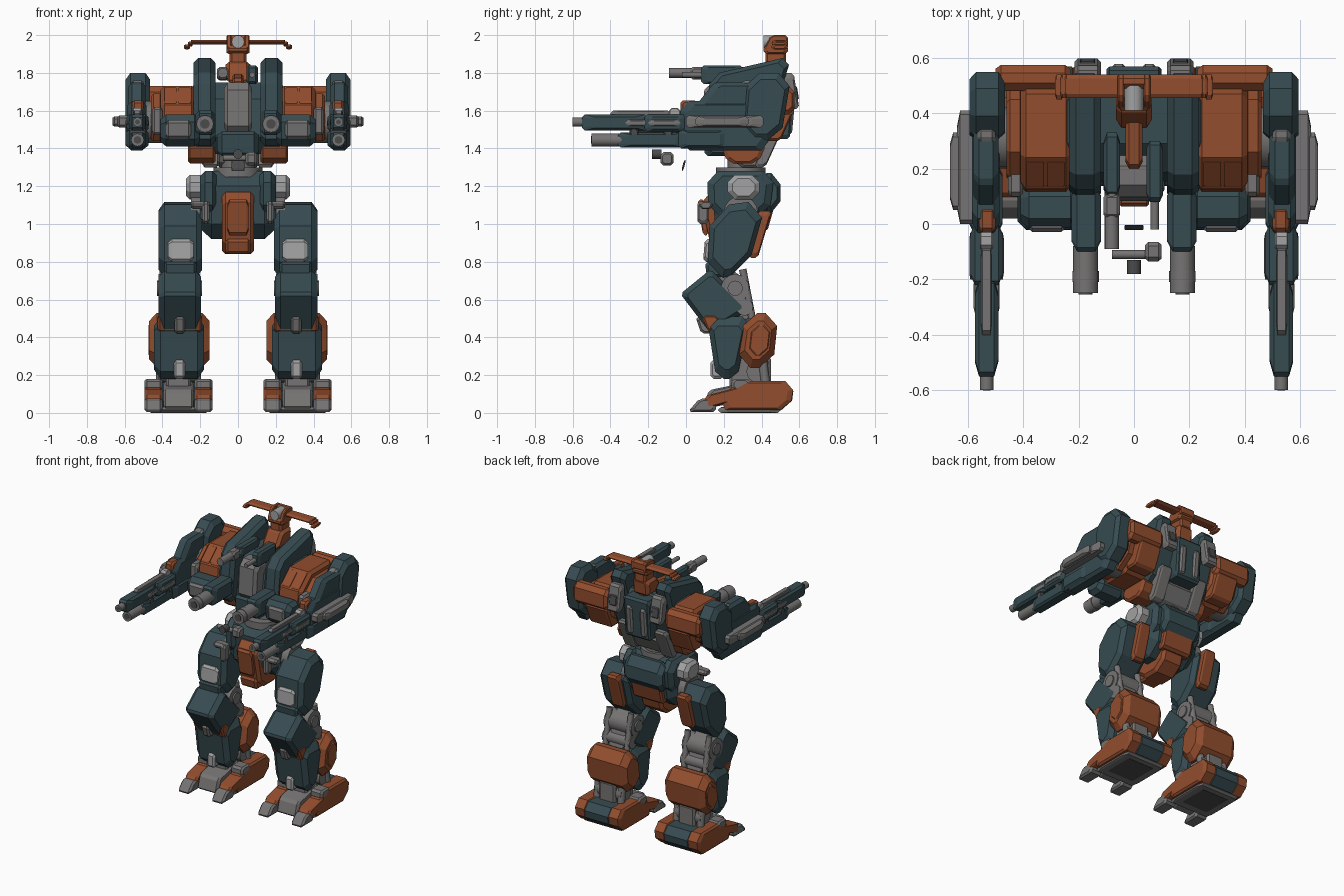
import bpy, bmesh, math
from mathutils import Vector

cube = bpy.data.objects.get("Cube")
if cube:
    bpy.data.objects.remove(cube, do_unlink=True)


def material(name, red, green, blue):
    made = bpy.data.materials.new(name)
    made.use_nodes = True
    made.diffuse_color = (red, green, blue, 1)
    shader = made.node_tree.nodes["Principled BSDF"]
    shader.inputs["Base Color"].default_value = made.diffuse_color
    return made


TEAL = material("dark teal armour", .038, .072, .083)
ORANGE = material("rust orange armour", .29, .075, .027)
GREY = material("mid grey metal", .18, .175, .172)
DARK = material("dark grey metal", .07, .07, .07)
SILVER = material("light silver metal", .36, .36, .36)


def finish(name, mesh_data, paint, pair):
    """Turn the bmesh into an object, mirrored to the other side when paired."""
    bmesh.ops.recalc_face_normals(mesh_data, faces=mesh_data.faces)
    mesh = bpy.data.meshes.new(name)
    mesh_data.to_mesh(mesh)
    mesh_data.free()
    mesh.materials.append(paint)
    part = bpy.data.objects.new(name, mesh)
    bpy.context.collection.objects.link(part)
    if pair:
        part.modifiers.new("other side", 'MIRROR').use_mirror_merge = False
    return part


def cut_corners(corners, cut):
    """Replace each corner of a profile by a short slanted edge."""
    profile = []
    for i, corner in enumerate(corners):
        for other in (corners[i - 1], corners[(i + 1) % len(corners)]):
            edge = other - corner
            profile.append(corner + edge.normalized() * min(cut, edge.length * .4))
    return profile


def block(name, paint, x, y, z, top=None, rise=0, cut=.015, edge=.012, pair=True):
    """Armour block: y is its depth at the bottom, top its depth at the top, and
    rise lifts its back. A single x is the half width of a central part."""
    if not isinstance(x, tuple):
        x, pair = (-x, x), False
    top = top or y
    profile = cut_corners([Vector((y[0], z[0])), Vector((y[1], z[0] + rise)),
                           Vector((top[1], z[1] + rise)), Vector((top[0], z[1]))], cut)
    centre = sum(profile, Vector((0, 0))) / len(profile)
    size = min(max(p[i] for p in profile) - min(p[i] for p in profile) for i in range(2))
    shrink = max(.7, 1 - 2 * edge / size)
    shape = bmesh.new()
    rings = []
    for across, scale in ((x[0], shrink), (x[0] + edge, 1), (x[1] - edge, 1), (x[1], shrink)):
        rings.append([shape.verts.new((across, *(centre + (p - centre) * scale))) for p in profile])
    for ring, following in zip(rings, rings[1:]):
        for i in range(len(ring)):
            shape.faces.new((ring[i - 1], ring[i], following[i], following[i - 1]))
    shape.faces.new(rings[0])
    shape.faces.new(rings[-1])
    return finish(name, shape, paint, pair)


def tube(name, paint, start, end, radius, pair=True):
    """Smooth cylinder between two points."""
    start, end = Vector(start), Vector(end)
    shape = bmesh.new()
    bmesh.ops.create_cone(shape, cap_ends=True, segments=16, radius1=radius, radius2=radius,
                          depth=(end - start).length)
    turn = (end - start).to_track_quat('Z', 'Y').to_matrix().to_4x4()
    turn.translation = (start + end) / 2
    bmesh.ops.transform(shape, matrix=turn, verts=shape.verts)
    part = finish(name, shape, paint, pair)
    bpy.ops.object.select_all(action='DESELECT')
    part.select_set(True)
    bpy.context.view_layer.objects.active = part
    bpy.ops.object.shade_smooth_by_angle(angle=math.radians(40))


def axle(name, paint, x, y, z, radius):
    tube(name, paint, (x[0], y, z), (x[1], y, z), radius)


def barrel(name, paint, x, y, z, radius, pair=True):
    tube(name, paint, (x, y[0], z), (x, y[1], z), radius, pair)


# Feet: orange sides, centre block, toes and sole
for side, x in (("inner", (.135, .23)), ("outer", (.4, .495))):
    block(side + "_heel", ORANGE, x, y=(.16, .55), z=(.015, .17), top=(.26, .575), cut=.05)
    block(side + "_toe", ORANGE, x, y=(.09, .32), z=(.02, .09), top=(.1, .33), rise=.06)
    block(side + "_toe_tip", GREY, x, y=(.01, .16), z=(.005, .075), top=(.07, .16))
    block(side + "_foot_bracket", GREY, x, y=(.24, .34), z=(.12, .18))
block("heel_centre", TEAL, x=(.22, .41), y=(.3, .555), z=(.015, .165), top=(.34, .575), cut=.05, edge=.004)
block("centre_toe", GREY, x=(.235, .395), y=(.09, .34), z=(.02, .12), top=(.12, .36), rise=.05)
block("sole", GREY, x=(.16, .47), y=(.17, .5), z=(0, .03))
block("sole_panel", DARK, x=(.2, .43), y=(.22, .46), z=(-.001, .03))

# Ankles
axle("ankle_joint", GREY, x=(.21, .42), y=.38, z=.22, radius=.06)
block("ankle_block", GREY, x=(.25, .38), y=(.23, .45), z=(.12, .3))
block("ankle_guard", SILVER, x=(.28, .34), y=(.13, .2), z=(.18, .28))
for x in (.22, .41):
    tube("ankle_piston", GREY, (x, .42, .16), (x, .4, .32), radius=.025)

# Shins and calves
block("upper_shin", TEAL, x=(.195, .42), y=(.13, .34), z=(.42, .63), top=(-.03, .13), rise=.13, edge=.03)
block("lower_shin", TEAL, x=(.18, .445), y=(.16, .27), z=(.18, .51), top=(.11, .34), cut=.04, edge=.035)
block("shin_inlay", ORANGE, x=(.19, .425), y=(.12, .18), z=(.425, .52), top=(.08, .17))
block("shin_latch", GREY, x=(.28, .335), y=(.08, .16), z=(.42, .51), top=(.05, .14))
block("calf_armour", ORANGE, x=(.15, .47), y=(.27, .46), z=(.24, .53), top=(.31, .49), cut=.07, edge=.04)
block("calf_side_plate", ORANGE, x=(.46, .475), y=(.33, .43), z=(.3, .47), top=(.35, .45), cut=.04, edge=.006)
block("calf_base", TEAL, x=(.24, .38), y=(.3, .43), z=(.22, .31))

# Knees
axle("knee_joint", GREY, x=(.2, .42), y=.26, z=.66, radius=.075)
axle("knee_bolt", GREY, x=(.19, .43), y=.26, z=.66, radius=.04)
axle("lower_knee_joint", GREY, x=(.2, .42), y=.31, z=.56, radius=.045)
block("knee_link", GREY, x=(.25, .37), y=(.25, .37), z=(.48, .76), top=(.14, .28), cut=.04)
for x in (.225, .395):
    tube("knee_piston", GREY, (x, .3, .76), (x, .35, .5), radius=.02)

# Thighs
block("thigh", TEAL, x=(.19, .42), y=(.11, .32), z=(.7, 1.09), top=(.13, .43), rise=.04, cut=.1, edge=.03)
block("thigh_knee_plate", SILVER, x=(.235, .37), y=(.09, .16), z=(.8, .92), top=(.1, .17), edge=.02)
block("thigh_lower_plate", TEAL, x=(.22, .39), y=(.11, .2), z=(.72, .8), top=(.1, .2))
block("thigh_rear_plate", ORANGE, x=(.23, .32), y=(.33, .38), z=(.82, 1.07), top=(.38, .455))
block("thigh_bracket", GREY, x=(.15, .25), y=(.07, .14), z=(1.08, 1.12))
block("thigh_bracket_leg", GREY, x=(.15, .19), y=(.06, .12), z=(1, 1.12))

# Pelvis and hips
block("pelvis", TEAL, x=.2, y=(.16, .4), z=(.92, 1.28), top=(.13, .46), cut=.08, edge=.06)
block("groin_armour", ORANGE, x=.085, y=(.14, .37), z=(.84, 1.17), top=(.07, .47), cut=.06, edge=.02)
block("groin_plate", ORANGE, x=.055, y=(.09, .12), z=(.94, 1.13), top=(.06, .1), edge=.01)
block("groin_foot", ORANGE, x=.065, y=(.12, .22), z=(.84, .92), top=(.1, .22))
block("rear_skirt", TEAL, x=.15, y=(.38, .5), z=(1.06, 1.27), cut=.06, edge=.03)
block("rear_skirt_frame", ORANGE, x=.12, y=(.37, .43), z=(.96, 1.1), top=(.37, .47))
block("hip_housing", TEAL, x=(.11, .2), y=(.12, .44), z=(1.04, 1.28), top=(.11, .47), cut=.06, edge=.025)
block("hip_cap", SILVER, x=(.18, .275), y=(.22, .39), z=(1.13, 1.26), cut=.04, edge=.02)
axle("hip_joint", GREY, x=(.12, .25), y=.29, z=1.06, radius=.09)

# Waist
tube("waist_ring", GREY, (0, .29, 1.25), (0, .29, 1.3), radius=.13, pair=False)
tube("waist_column", GREY, (0, .31, 1.28), (0, .31, 1.42), radius=.09, pair=False)
block("belly", GREY, x=.11, y=(.27, .4), z=(1.3, 1.45), top=(.2, .48), cut=.03)
block("belly_strut", GREY, x=(.1, .19), y=(.36, .42), z=(1.3, 1.52), top=(.44, .52))
block("lower_flank", ORANGE, x=(.12, .265), y=(.22, .38), z=(1.32, 1.43), top=(.18, .43), cut=.03)

# Torso
block("torso_core", TEAL, x=.25, y=(.14, .42), z=(1.37, 1.75), top=(.2, .55), cut=.09, edge=.03)
block("back_column", TEAL, x=(.12, .235), y=(.08, .44), z=(1.4, 1.79), top=(.13, .56),
      rise=.1, cut=.05, edge=.025)
block("cockpit", GREY, x=.075, y=(.08, .25), z=(1.48, 1.75), top=(.1, .25), cut=.04, edge=.02)
block("chin", TEAL, x=.11, y=(.1, .3), z=(1.36, 1.49), top=(.09, .3), edge=.025)
block("neck_spine", ORANGE, x=.03, y=(.2, .5), z=(1.66, 1.77), rise=.04)
block("shoulder_block", ORANGE, x=(.225, .41), y=(.1, .48), z=(1.43, 1.73), top=(.14, .57), cut=.1, edge=.02)
for x in (.25, .325):
    block("shoulder_hatch", ORANGE, (x, x + .065), y=(.135, .225), z=(1.63, 1.645), rise=.08, cut=.004, edge=.004)
block("shoulder_side", ORANGE, x=(.4, .46), y=(.14, .45), z=(1.44, 1.69), top=(.18, .53), cut=.08)
block("shoulder_front_plate", GREY, x=(.4, .455), y=(.1, .2), z=(1.47, 1.62))
block("front_hull", TEAL, x=(.2, .41), y=(0, .16), z=(1.41, 1.58), top=(-.02, .14), cut=.04, edge=.03)
block("front_lamp", GREY, x=(.25, .38), y=(-.02, .04), z=(1.45, 1.55), top=(-.03, .04))
block("rear_beam", ORANGE, x=(.23, .5), y=(.48, .575), z=(1.58, 1.73), cut=.03, edge=.02)
block("rear_side_panel", ORANGE, x=(.24, .41), y=(.4, .5), z=(1.44, 1.6), top=(.45, .57))
block("exhaust", GREY, x=(.12, .215), y=(.53, .6), z=(1.61, 1.8), top=(.51, .57))
block("exhaust_slot", DARK, x=(.14, .195), y=(.56, .6), z=(1.65, 1.74), top=(.55, .585), edge=.004)
block("rear_spine", TEAL, x=.1, y=(.4, .55), z=(1.45, 1.74), top=(.46, .57))
block("rear_spine_frame", GREY, x=(.03, .08), y=(.42, .56), z=(1.47, 1.68), top=(.46, .58))

# Chest guns
block("chest_gun_housing", TEAL, x=(.12, .225), y=(-.1, .14), z=(1.47, 1.6), edge=.02)
barrel("chest_gun_barrel", GREY, x=.175, y=(-.08, -.25), z=1.53, radius=.045)
barrel("chest_gun_collar", GREY, x=.175, y=(-.17, -.21), z=1.53, radius=.048)
barrel("chest_gun_bore", DARK, x=.175, y=(-.2, -.254), z=1.53, radius=.025)

# Roof gun and sensor
block("roof_gun_body", TEAL, x=(-.11, -.05), y=(.1, .33), z=(1.76, 1.83), pair=False)
block("roof_gun_breech", GREY, x=(-.11, -.05), y=(.02, .11), z=(1.765, 1.83), pair=False)
barrel("roof_gun_barrel", GREY, x=-.08, y=(.12, -.09), z=1.8, radius=.026, pair=False)
block("roof_sensor", TEAL, x=(.045, .105), y=(.08, .3), z=(1.74, 1.84), pair=False)
barrel("roof_sensor_barrel", GREY, x=.075, y=(.12, -.02), z=1.79, radius=.015, pair=False)

# Chin turret
block("chin_lamp", GREY, x=(.04, .1), y=(-.135, -.065), z=(1.31, 1.38), pair=False)
tube("chin_lamp_arm", GREY, (-.08, -.11, 1.35), (.05, -.11, 1.35), radius=.016, pair=False)
barrel("chin_lens", DARK, x=0, y=(-.18, -.13), z=1.37, radius=.025, pair=False)
block("chin_clip", DARK, x=.035, y=(-.025, -.015), z=(1.28, 1.34), top=(-.01, 0), edge=.003)

# Roof antenna
block("antenna_base", ORANGE, x=.065, y=(.34, .52), z=(1.75, 1.86), top=(.41, .53), edge=.02)
block("antenna_stalk", ORANGE, x=.045, y=(.42, .53), z=(1.84, 1.95))
block("antenna_head", ORANGE, x=.06, y=(.41, .54), z=(1.9, 1.945))
block("antenna_cheek", ORANGE, x=(.035, .06), y=(.41, .54), z=(1.92, 2), top=(.45, .54), edge=.005)
block("antenna_crown", ORANGE, x=.05, y=(.49, .54), z=(1.93, 2))
barrel("antenna_lamp", SILVER, x=0, y=(.41, .5), z=1.965, radius=.034, pair=False)
block("antenna_wing", ORANGE, x=(.05, .25), y=(.455, .54), z=(1.95, 1.975), edge=.006)
block("antenna_elbow", ORANGE, x=(.24, .265), y=(.455, .54), z=(1.94, 1.965), edge=.006)
block("antenna_tip", ORANGE, x=(.255, .285), y=(.45, .54), z=(1.925, 1.95), edge=.006)

# Arms
axle("shoulder_joint", GREY, x=(.38, .5), y=.31, z=1.54, radius=.11)
block("shoulder_pod", TEAL, x=(.465, .595), y=(.29, .5), z=(1.44, 1.8), top=(.32, .56), cut=.07, edge=.025)
block("shoulder_pod_vent", GREY, x=(.5, .565), y=(.22, .35), z=(1.63, 1.76), top=(.3, .35))
block("upper_arm", TEAL, x=(.485, .585), y=(-.03, .45), z=(1.39, 1.65), top=(-.03, .38), cut=.05, edge=.02)
block("arm_ridge", TEAL, x=(.49, .58), y=(.03, .4), z=(1.6, 1.75), top=(.15, .4), edge=.02)
block("arm_fin_root", GREY, x=(.57, .64), y=(0, .41), z=(1.51, 1.575))
block("arm_fin_edge", GREY, x=(.6, .665), y=(.05, .33), z=(1.515, 1.57))
block("arm_crest", ORANGE, x=(.5, .56), y=(-.03, .06), z=(1.58, 1.655))
block("arm_underside", TEAL, x=(.475, .595), y=(-.04, .22), z=(1.4, 1.5), edge=.02)

# Arm cannons, upper and lower
block("cannon_rear_shroud", TEAL, x=(.475, .59), y=(-.22, 0), z=(1.49, 1.58), edge=.015)
block("cannon_front_shroud", TEAL, x=(.49, .575), y=(-.55, -.2), z=(1.495, 1.58), edge=.015)
block("cannon_rail", GREY, x=(.515, .552), y=(-.4, -.08), z=(1.56, 1.6), edge=.004)
block("cannon_rail_mount", SILVER, x=(.51, .557), y=(-.09, -.03), z=(1.56, 1.615), edge=.004)
block("cannon_side_strip", GREY, x=(.47, .595), y=(-.2, -.03), z=(1.52, 1.55), edge=.004)
block("cannon_front_strip", GREY, x=(.486, .579), y=(-.32, -.2), z=(1.52, 1.55), edge=.004)
barrel("cannon_muzzle", GREY, x=.532, y=(-.52, -.6), z=1.54, radius=.024)
barrel("cannon_bore", DARK, x=.532, y=(-.58, -.601), z=1.54, radius=.013)
block("lower_cannon", TEAL, x=(.49, .575), y=(-.36, 0), z=(1.405, 1.485), edge=.015)
barrel("lower_cannon_muzzle", GREY, x=.532, y=(-.34, -.5), z=1.445, radius=.034)
barrel("lower_cannon_bore", DARK, x=.532, y=(-.48, -.502), z=1.445, radius=.02)
for y in (-.12, -.3):
    block("cannon_clamp", DARK, x=(.49, .575), y=(y, y + .05), z=(1.46, 1.51))
